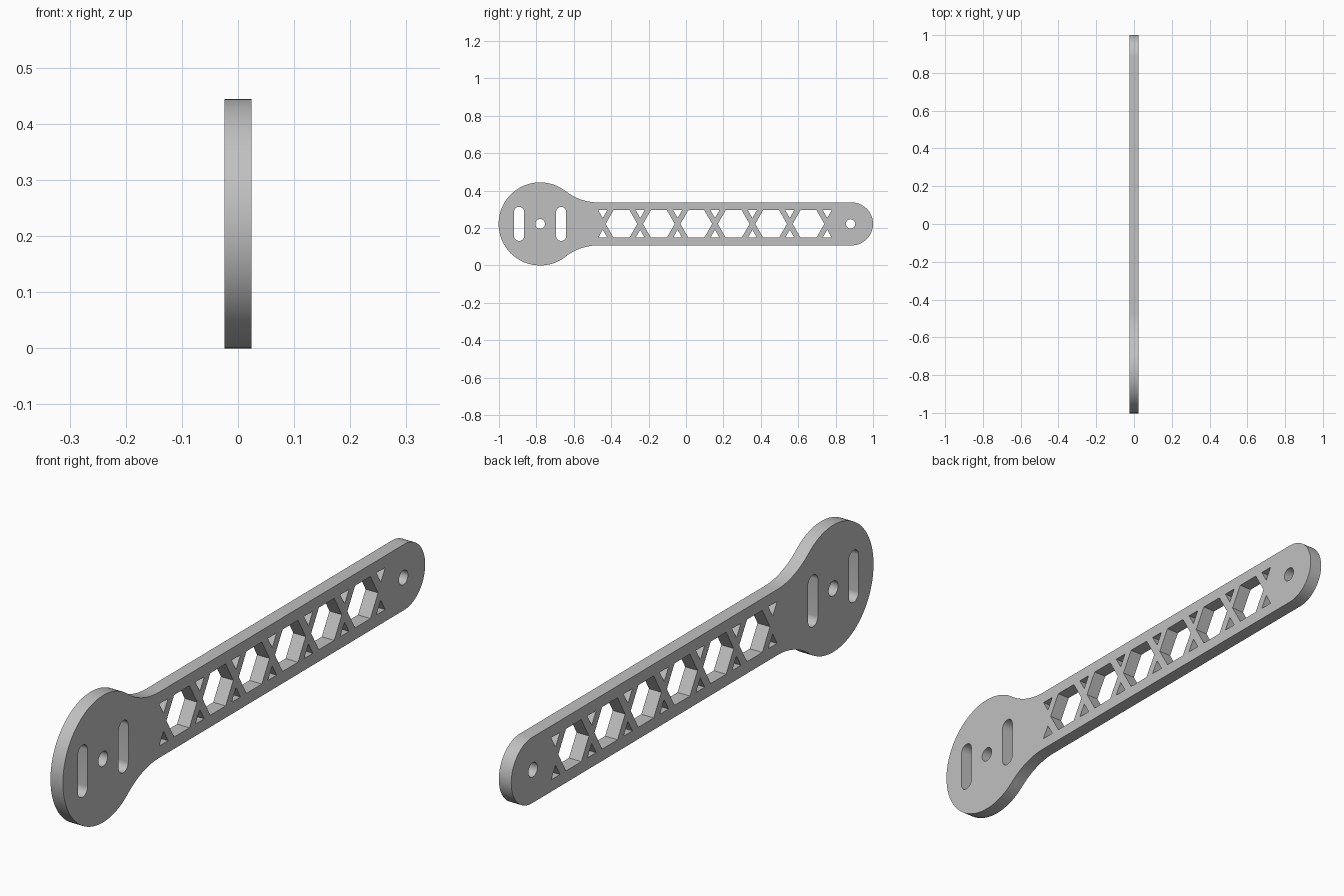
import bpy, bmesh
from math import pi, cos, sin, atan2, radians, sqrt
from mathutils import Matrix

cube = bpy.data.objects.get("Cube")
if cube:
    bpy.data.objects.remove(cube, do_unlink=True)

HALF_THICK = 0.024
MID_Z = 0.222            # height of the long axis
DISC_Y, DISC_R = -0.78, 0.222
BEAM_R, END_Y = 0.115, 0.885
FILLET_Y = -0.47         # where the neck fillets meet the straight beam
PITCH = 0.2


def arc(cx, cy, r, start, end, n):
    return [(cx + r * cos(start + (end - start) * i / n),
             cy + r * sin(start + (end - start) * i / n)) for i in range(n + 1)]


def ring(cx, cy, r, n, turn=0.0):
    return arc(cx, cy, r, turn, turn + 2 * pi, n)[:-1]


def slot(cx, half_len, r):
    top = arc(cx, half_len - r, r, 0, pi, 16)
    return top + [(2 * cx - x, -y) for x, y in top]


# Outline: upper half from the beam tip to the disc, then mirrored
run = FILLET_Y - DISC_Y
fillet_r = (run**2 + BEAM_R**2 - DISC_R**2) / (2 * (DISC_R - BEAM_R))
touch = atan2(BEAM_R + fillet_r, run)
upper = arc(END_Y, 0, BEAM_R, 0, pi / 2, 24)
upper += arc(FILLET_Y, BEAM_R + fillet_r, fillet_r, -pi / 2, touch - pi, 20)
upper += arc(DISC_Y, 0, DISC_R, touch, pi, 48)[1:]
outline = upper + [(x, -y) for x, y in reversed(upper[1:-1])]

# Mounting holes and slots
loops = [outline, ring(DISC_Y, 0, 0.026, 32), ring(END_Y - 0.005, 0, 0.025, 32)]
loops += [slot(DISC_Y + side * 0.1125, 0.091, 0.027) for side in (-1, 1)]

# Truss cut-outs: hexagons with pairs of small triangles between them
APOTHEM = 0.0735
TRI_R = 0.028
for i in range(6):
    loops.append(ring(-0.345 + i * PITCH, 0, APOTHEM * 2 / sqrt(3), 6))
for i in range(7):
    for side in (-1, 1):
        loops.append(ring(-0.445 + i * PITCH, side * (APOTHEM - TRI_R / 2),
                          TRI_R, 3, radians(-90 * side)))

# Filled, extruded profile
curve = bpy.data.curves.new("arm_profile", "CURVE")
curve.dimensions = "2D"
curve.fill_mode = "BOTH"
curve.extrude = HALF_THICK
for pts in loops:
    spline = curve.splines.new("POLY")
    spline.points.add(len(pts) - 1)
    for p, (x, y) in zip(spline.points, pts):
        p.co = (x, y, 0, 1)
    spline.use_cyclic_u = True
profile = bpy.data.objects.new("arm_profile", curve)
bpy.context.collection.objects.link(profile)
bpy.context.view_layer.update()
evaluated = profile.evaluated_get(bpy.context.evaluated_depsgraph_get())
mesh = bpy.data.meshes.new_from_object(evaluated)
bpy.data.objects.remove(profile, do_unlink=True)

# Stand the plate upright along y
mesh.transform(Matrix(((0, 0, 1, 0), (1, 0, 0, 0), (0, 1, 0, MID_Z), (0, 0, 0, 1))))
bm = bmesh.new()
bm.from_mesh(mesh)
bmesh.ops.remove_doubles(bm, verts=bm.verts, dist=0.00001)
bmesh.ops.recalc_face_normals(bm, faces=bm.faces)
bm.to_mesh(mesh)
bm.free()

grey = bpy.data.materials.new("plain_grey")
grey.use_nodes = True
colour = (0.53, 0.53, 0.53, 1)
grey.diffuse_color = colour
grey.node_tree.nodes["Principled BSDF"].inputs["Base Color"].default_value = colour
mesh.materials.clear()
mesh.materials.append(grey)

arm = bpy.data.objects.new("truss_arm", mesh)
bpy.context.collection.objects.link(arm)
bpy.ops.object.select_all(action="DESELECT")
arm.select_set(True)
bpy.context.view_layer.objects.active = arm
bpy.ops.object.shade_smooth_by_angle(angle=radians(30))
